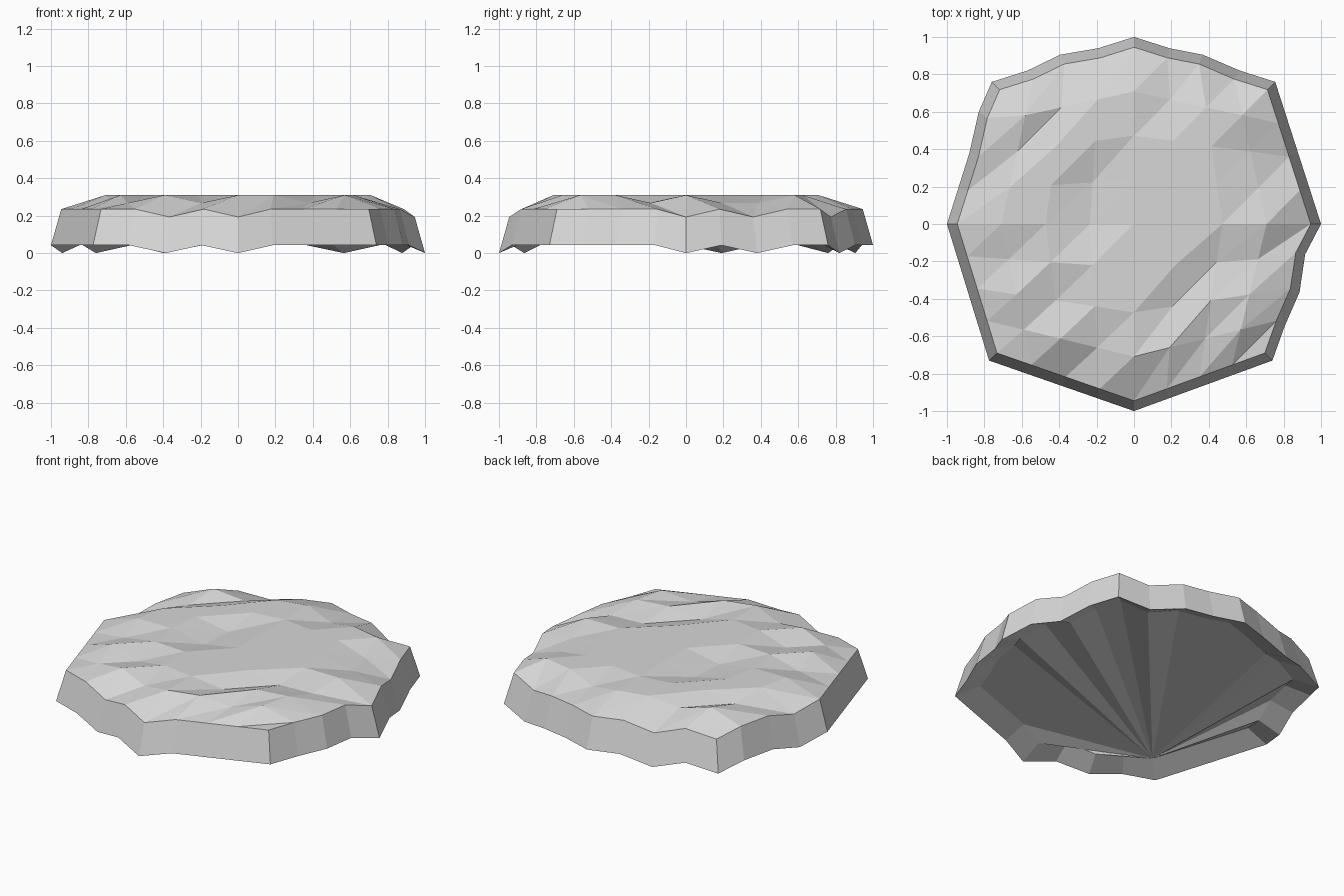
import bpy
import bmesh

if "Cube" in bpy.data.objects:
    bpy.data.objects.remove(bpy.data.objects["Cube"], do_unlink=True)

# Chipped points of the slab, back row first; x marks a point that sits lower
CHIPS = [
    "x.x....x.",
    "..x..x...",
    ".x.....xx",
    "x..x...x.",
    "...x....x",
    ".x....xx.",
    "..x..x...",
    ".x.x..x..",
    "..x.x....",
]
HALF = 4
CHIP_DEPTH = 0.042
WALL_HEIGHT = 0.193
TOP_HEIGHT = 0.31
TAPER = 0.945
LIP_SCALE = 0.86
LIP_RISE = 0.06

# Outline corners by quadrant, and small bumps along the rim
CORNERS = {(1, 1): (0.755, 0.76), (-1, 1): (0.76, 0.76),
           (-1, -1): (0.775, 0.73), (1, -1): (0.74, 0.73)}
BUMPS = {(2, 4): (-0.01, 0.025), (-2, 4): (-0.015, 0.025),
         (-4, 3): (-0.01, 0.03), (4, -1): (-0.02, 0.02), (4, -2): (0.015, 0)}


def chipped(i, j):
    return CHIPS[HALF - j][i + HALF] == "x"


def plan(i, j):
    """Spread a square grid point over the rounded outline."""
    sx, sy = (1 if i >= 0 else -1), (1 if j >= 0 else -1)
    u, v = abs(i) / HALF, abs(j) / HALF
    cx, cy = CORNERS[sx, sy]
    dx, dy = BUMPS.get((i, j), (0, 0))
    return (sx * u * (1 - v + v * cx) + dx, sy * v * (1 - u + u * cy) + dy)


stone = bpy.data.materials.new("grey stone")
stone.use_nodes = True
grey = (0.68, 0.68, 0.68, 1)
stone.diffuse_color = grey
stone.node_tree.nodes["Principled BSDF"].inputs["Base Color"].default_value = grey

bm = bmesh.new()
steps = range(-HALF, HALF + 1)

# Uneven top surface
top = {}
for i in steps:
    for j in steps:
        x, y = plan(i, j)
        on_rim = max(abs(i), abs(j)) == HALF
        z = WALL_HEIGHT + CHIP_DEPTH if on_rim else TOP_HEIGHT
        z -= CHIP_DEPTH * chipped(i, j)
        top[i, j] = bm.verts.new((x * TAPER, y * TAPER, z))
for i in steps[:-1]:
    for j in steps[:-1]:
        a, b = top[i, j], top[i + 1, j]
        c, d = top[i + 1, j + 1], top[i, j + 1]
        bm.faces.new((a, b, c))
        bm.faces.new((a, c, d))

# Rim order, counter-clockwise seen from above, starting at the front right corner
rim = [(k, -HALF) for k in steps[:-1]]
rim += [(HALF, k) for k in steps[:-1]]
rim += [(-k, HALF) for k in steps[:-1]]
rim += [(-HALF, -k) for k in steps[:-1]]

# Flared side wall, and a lip that rises inward below it
foot, lip = [], []
for key in rim:
    x, y = plan(*key)
    z = 0 if chipped(*key) else CHIP_DEPTH
    foot.append(bm.verts.new((x, y, z)))
    lip.append(bm.verts.new((x * LIP_SCALE, y * LIP_SCALE, z + LIP_RISE)))
for n, key in enumerate(rim):
    m = (n + 1) % len(rim)
    bm.faces.new((foot[n], foot[m], top[rim[m]], top[key]))
    bm.faces.new((lip[n], lip[m], foot[m], foot[n]))

# Recessed underside, fanned from the front right corner
for n in range(1, len(lip) - 1):
    bm.faces.new((lip[0], lip[n + 1], lip[n]))

mesh = bpy.data.meshes.new("stone_slab")
bm.to_mesh(mesh)
bm.free()
mesh.materials.append(stone)
slab = bpy.data.objects.new("stone_slab", mesh)
bpy.context.collection.objects.link(slab)
